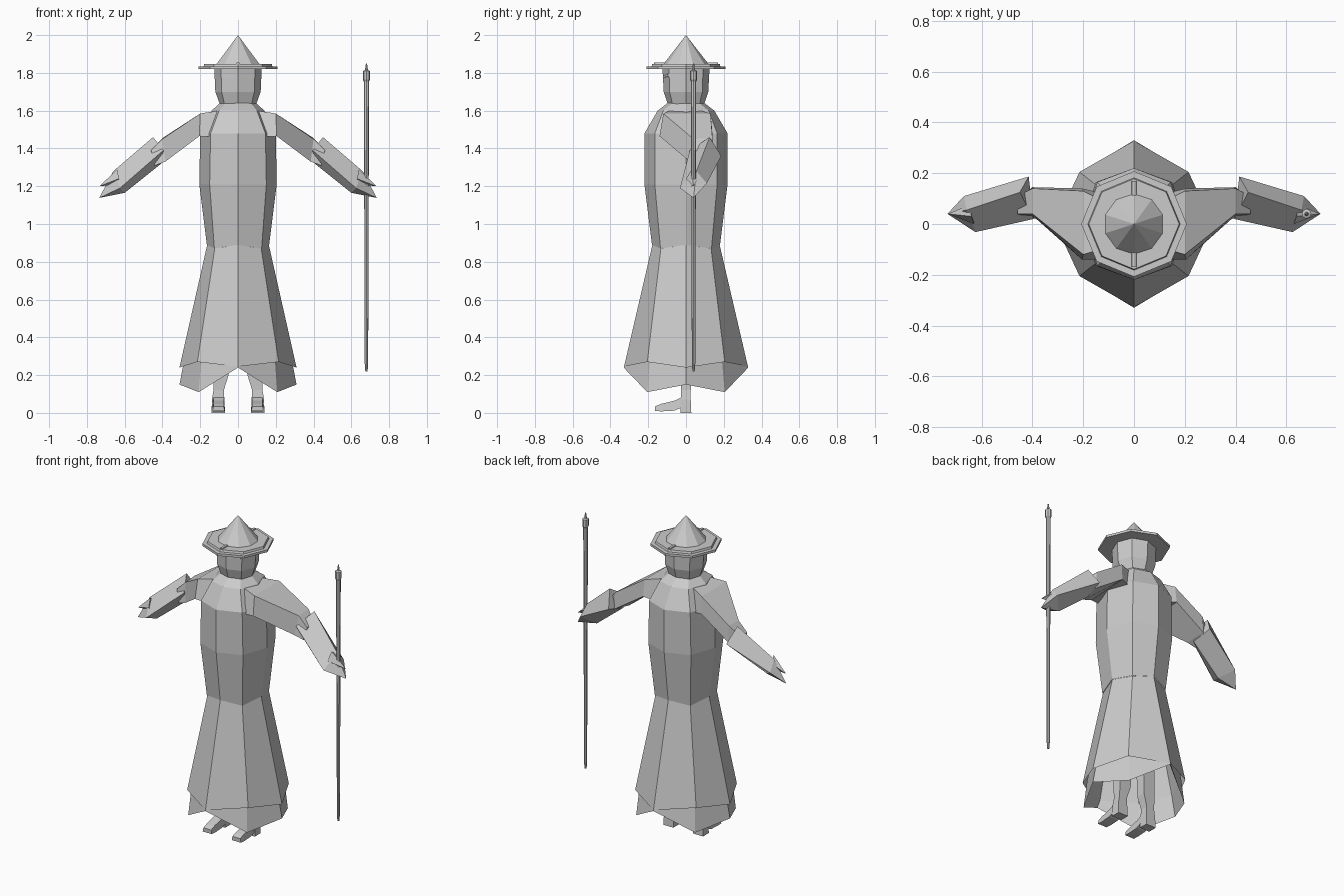
import bpy, bmesh, math
from mathutils import Vector

if "Cube" in bpy.data.objects:
    bpy.data.objects.remove(bpy.data.objects["Cube"])


def loft(name, rings, cap_start=False, cap_end=False, mirror=False):
    """Join rings of points with flat quads; a one-point ring becomes a tip."""
    bm = bmesh.new()
    loops = [[bm.verts.new(p) for p in r] for r in rings]
    for a, b in zip(loops, loops[1:]):
        n = max(len(a), len(b))
        for i in range(n):
            j = (i + 1) % n
            if len(b) == 1:
                bm.faces.new((a[i], a[j], b[0]))
            elif len(a) == 1:
                bm.faces.new((a[0], b[j], b[i]))
            else:
                bm.faces.new((a[i], a[j], b[j], b[i]))
    if cap_start:
        bm.faces.new(loops[0][::-1])
    if cap_end:
        bm.faces.new(loops[-1])
    bmesh.ops.recalc_face_normals(bm, faces=bm.faces)
    me = bpy.data.meshes.new(name)
    bm.to_mesh(me)
    bm.free()
    ob = bpy.data.objects.new(name, me)
    bpy.context.collection.objects.link(ob)
    if mirror:
        ob.modifiers.new("mirror", 'MIRROR').use_mirror_merge = False
    return ob


def octo(side, diag, front):
    """Octagon from (x,z) at the sides, (x,y,z) at the corners, (y,z) front/back."""
    (sx, sz), (dx, dy, dz), (fy, fz) = side, diag, front
    return [(0, -fy, fz), (dx, -dy, dz), (sx, 0, sz), (dx, dy, dz),
            (0, fy, fz), (-dx, dy, dz), (-sx, 0, sz), (-dx, -dy, dz)]


def flat(z, sx, dx, dy, fy):
    return octo((sx, z), (dx, dy, z), (fy, z))


def disc(z, r, n=8, x=0, y=0):
    return [(x + r * math.sin(2 * math.pi * i / n),
             y - r * math.cos(2 * math.pi * i / n), z) for i in range(n)]


def box(x0, x1, y0, y1, z):
    return [(x0, y0, z), (x1, y0, z), (x1, y1, z), (x0, y1, z)]


# Robe: upper body, outer skirt, and pointed under skirt
loft("upper_robe", [
    flat(1.65, .085, .06, .06, .085),
    flat(1.60, .14, .10, .12, .15),
    flat(1.48, .20, .145, .165, .22),
    flat(1.21, .205, .15, .165, .22),
    octo((.165, .89), (.125, .135, .87), (.18, .89))], cap_start=True)
loft("outer_skirt", [
    octo((.163, .89), (.123, .133, .87), (.178, .89)),
    octo((.31, .24), (.215, .205, .27), (.328, .245))])
loft("under_skirt", [
    flat(.80, .165, .12, .13, .185),
    flat(.28, .285, .195, .19, .305),
    octo((.31, .15), (.208, .205, .11), (.33, .24))])

# Head, with narrow eye slits on the two front faces
loft("head", [flat(1.63, .095, .07, .07, .095), flat(1.70, .12, .087, .087, .118),
              flat(1.83, .126, .09, .09, .125)], True, True)
loft("eye_slit", [
    [(.02, -.121, 1.775), (.02, -.121, 1.785), (.02, -.105, 1.785), (.02, -.105, 1.775)],
    [(.085, -.095, 1.78), (.085, -.095, 1.797), (.085, -.08, 1.797), (.085, -.08, 1.78)]],
    True, True, mirror=True)

# Hat: two-tier brim, peaked crown, thin ridges front and back
loft("hat_brim", [disc(1.82, .208), disc(1.835, .208)], True, True)
loft("hat_upper_brim", [disc(1.835, .182), disc(1.848, .178)], True, True)
loft("hat_crown", [disc(1.84, .125, 10), disc(1.92, .062, 10), [(0, 0, 2.0)]], True)
for name, s in (("front_hat_ridge", -1), ("back_hat_ridge", 1)):
    y0, y1 = sorted((s * .09, s * .17))
    loft(name, [box(-.01, .01, y0, y1, 1.845), box(-.007, .007, y0, y1, 1.854)], True, True)

# Upper sleeves taper from the shoulder to the elbow
loft("upper_sleeve", [
    [(.10, -.09, 1.60), (.10, .08, 1.60), (.12, .12, 1.46), (.12, -.14, 1.46)],
    [(.20, -.12, 1.585), (.20, .13, 1.585), (.205, .14, 1.48), (.205, -.14, 1.465)],
    [(.40, .04, 1.45), (.40, .14, 1.455), (.40, .145, 1.35), (.385, .02, 1.33)],
    [(.46, .04, 1.39), (.46, .11, 1.39), (.45, .11, 1.32), (.44, .03, 1.31)]],
    True, True, mirror=True)

# Flared forearm sleeves ending in a pointed hand
loft("forearm_sleeve", [
    [(.45, .125, 1.46), (.415, .187, 1.36), (.40, .06, 1.325), (.395, .02, 1.39)],
    [(.66, .055, 1.28), (.67, .11, 1.215), (.60, .04, 1.165), (.625, -.032, 1.19)],
    [(.735, .04, 1.138)]], cap_start=True, mirror=True)
loft("thumb", [
    [(.64, .03, 1.29), (.65, .075, 1.26), (.63, .04, 1.21), (.63, .0, 1.24)],
    [(.733, .04, 1.20)]], cap_start=True, mirror=True)

# Staff with a capped, spiked top
loft("staff", [disc(z, r, 8, .68, .04) for z, r in (
    (.22, .006), (.26, .009), (1.20, .012), (1.755, .014), (1.765, .019),
    (1.81, .019), (1.815, .008), (1.85, .003))], True, True)

# Legs, long toes and heels
loft("leg", [box(.07, .14, -.03, .028, .0), box(.072, .138, -.028, .025, .07),
             box(.075, .13, -.025, .025, .12), box(.05, .13, -.03, .03, .20),
             box(.04, .12, -.035, .035, .60)], True, True, mirror=True)
loft("foot", [[(.07, y, lo), (.135, y, lo), (.13, y, hi), (.075, y, hi)]
              for y, lo, hi in ((-.163, .01, .035), (-.13, .008, .048),
                                (-.06, .012, .065), (-.02, .03, .085))],
     True, True, mirror=True)
